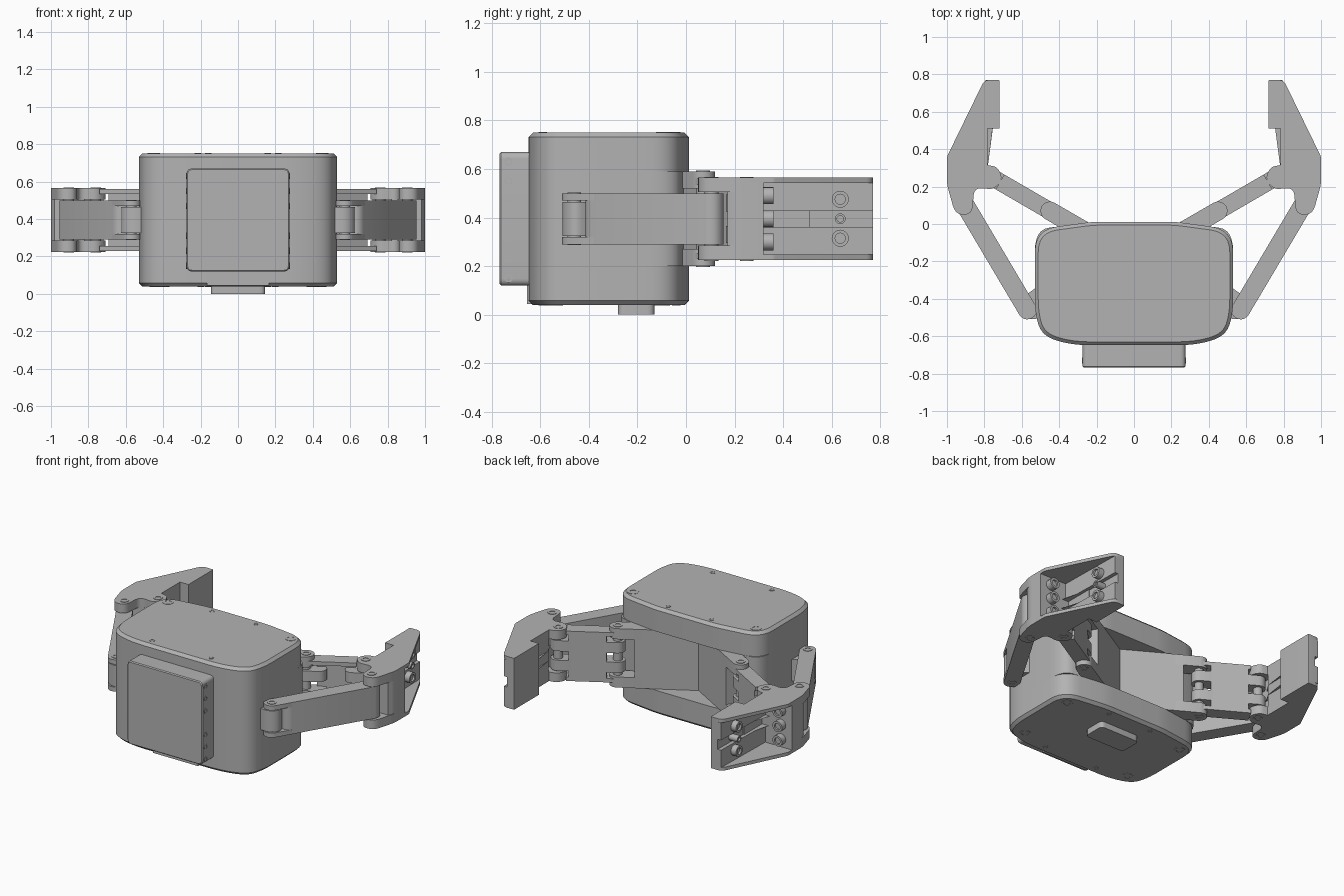
import bpy, bmesh
from math import pi, cos, sin, atan2, radians
from mathutils import Vector

cube = bpy.data.objects.get("Cube")
if cube:
    bpy.data.objects.remove(cube, do_unlink=True)

GREY = (0.45, 0.45, 0.45, 1)
grey = bpy.data.materials.new("plain_grey")
grey.use_nodes = True
grey.diffuse_color = GREY
grey.node_tree.nodes["Principled BSDF"].inputs["Base Color"].default_value = GREY


def finish(name, bm, mirror):
    bmesh.ops.recalc_face_normals(bm, faces=bm.faces)
    mesh = bpy.data.meshes.new(name)
    bm.to_mesh(mesh)
    bm.free()
    mesh.materials.append(grey)
    mesh.shade_smooth()
    mesh.set_sharp_from_angle(angle=radians(28))
    ob = bpy.data.objects.new(name, mesh)
    bpy.context.collection.objects.link(ob)
    if mirror:
        ob.modifiers.new("Mirror", "MIRROR").use_clip = False
    return ob


def rounded(corners, steps=6):
    """Outline whose corners (x, y, cut) are replaced by soft arcs."""
    out = []
    for i, (x, y, cut) in enumerate(corners):
        p = Vector((x, y))
        if not cut:
            out.append(p)
            continue
        a = Vector(corners[i - 1][:2]) - p
        b = Vector(corners[(i + 1) % len(corners)][:2]) - p
        a = p + a.normalized() * min(cut, a.length * 0.49)
        b = p + b.normalized() * min(cut, b.length * 0.49)
        for k in range(steps + 1):
            t = k / steps
            out.append(a * (1 - t) ** 2 + p * 2 * t * (1 - t) + b * t * t)
    return out


def capsule(p, q, r, steps=10):
    ang = atan2(q[1] - p[1], q[0] - p[0])
    out = []
    for c, start in ((q, ang - pi / 2), (p, ang + pi / 2)):
        for k in range(steps + 1):
            t = start + pi * k / steps
            out.append(Vector((c[0] + r * cos(t), c[1] + r * sin(t))))
    return out


def strip(p, q, low, high):
    """Straight bar between two points, offset sideways from low to high."""
    p, q = Vector(p), Vector(q)
    d = (q - p).normalized()
    n = Vector((-d.y, d.x))
    return [p + n * low, q + n * low, q + n * high, p + n * high]


def prism(name, outline, z0, z1, mirror=True, chamfer=0, rims=()):
    bm = bmesh.new()
    face = bm.faces.new([bm.verts.new((p[0], p[1], z0)) for p in outline])
    ext = bmesh.ops.extrude_face_region(bm, geom=[face], use_keep_orig=True)
    top = [v for v in ext["geom"] if isinstance(v, bmesh.types.BMVert)]
    bmesh.ops.translate(bm, verts=top, vec=(0, 0, z1 - z0))
    edges = [e for e in bm.edges for z in rims
             if all(abs(v.co.z - z) < 1e-5 for v in e.verts)]
    if edges:
        bmesh.ops.bevel(bm, geom=edges, offset=chamfer, segments=1, affect='EDGES')
    return finish(name, bm, mirror)


def screw(name, p, q, r, mirror=True, depth=0.012):
    """Round pin from p to q with a sunk socket at q."""
    p, q = Vector(p), Vector(q)
    bm = bmesh.new()
    rot = (q - p).to_track_quat('Z', 'Y').to_matrix().to_4x4()
    rot.translation = (p + q) / 2
    bmesh.ops.create_cone(bm, cap_ends=True, segments=20, radius1=r, radius2=r,
                          depth=(q - p).length, matrix=rot)
    axis = (q - p).normalized()
    bm.normal_update()
    cap = [f for f in bm.faces if f.normal.dot(axis) > 0.9]
    bmesh.ops.inset_region(bm, faces=cap, thickness=r * 0.4)
    ext = bmesh.ops.extrude_face_region(bm, geom=cap)
    bmesh.ops.translate(bm, vec=-axis * depth,
                        verts=[v for v in ext["geom"] if isinstance(v, bmesh.types.BMVert)])
    bmesh.ops.delete(bm, geom=cap, context='FACES')
    return finish(name, bm, mirror)


def both_halves(half):
    return half + [(-x, y, c) for x, y, c in reversed(half) if x > 0]


# Main housing: two covers with a slotted middle between them
sides = [(0.33, -0.648, 0.1), (0.49, -0.6, 0.08), (0.53, -0.48, 0.08), (0.53, -0.03, 0.12)]
shell = rounded(both_halves(sides + [(0.22, 0.012, 0.05)]))
slotted = rounded(both_halves(sides + [(0.38, -0.01, 0), (0, -0.2, 0)]))
prism("upper_cover", shell, 0.59, 0.75, False, 0.018, (0.75,))
prism("lower_cover", shell, 0.04, 0.2, False, 0.018, (0.04,))
prism("housing_middle", slotted, 0.2, 0.59, False)

# Cover screws
for x, y, r in ((0.45, -0.09, 0.034), (0.16, -0.04, 0.017), (0.215, -0.59, 0.017)):
    screw("top_screw", (x, y, 0.73), (x, y, 0.752), r)
for x, y, r in ((0.44, -0.1, 0.034), (0.4, -0.54, 0.034), (0.16, -0.04, 0.017), (0.2, -0.59, 0.017)):
    screw("bottom_screw", (x, y, 0.06), (x, y, 0.038), r)

# Foot below the housing
foot = [(-0.145, -0.28, 0.03), (0.145, -0.28, 0.03), (0.145, -0.13, 0.03), (-0.145, -0.13, 0.03)]
prism("foot", rounded(foot), 0, 0.05, False)

# Front mounting plate, drawn upright then turned to face forward
w, h = 0.275, 0.275
plate = prism("mounting_plate", rounded([(-w, -h, 0.03), (w, -h, 0.03), (w, h, 0.03), (-w, h, 0.03)]),
              0, 0.13, False, 0.006, (0.13,))
plate.rotation_euler.x = pi / 2
plate.location = (0, -0.637, 0.395)
for z in (0.15, 0.23, 0.31, 0.47, 0.55, 0.63):
    screw("plate_screw", (0.26, -0.73, z), (0.277, -0.73, z), 0.017)
lip = prism("front_lip", [(-0.165, -0.655), (0.165, -0.655), (0.165, -0.6), (-0.165, -0.6)],
            0.045, 0.125, False)

# Pivot points of one arm, mirrored to the other side
inner_a, inner_b = (0.45, 0.07), (0.76, 0.25)
outer_a, outer_b = (0.57, -0.46), (0.905, 0.105)


def along(p, q, t):
    return (p[0] + (q[0] - p[0]) * t, p[1] + (q[1] - p[1]) * t)


def pair(name, outline, low, high):
    """Matching layers below and above the middle height of the arms."""
    mid = 0.395
    prism(name + "_lower", outline, mid - high, mid - low)
    prism(name + "_upper", outline, mid + low, mid + high)


# Angled arm base inside the slot, with ears that hold the inner link
root = (0, -0.19)
prism("arm_base", strip(root, (0.36, 0.018), -0.05, 0.05), 0.2, 0.59)
pair("arm_base_ear", capsule((0.32, -0.005), inner_a, 0.05), 0.125, 0.195)
screw("base_hole", (0.12, -0.12, 0.31), (0.099, -0.084, 0.31), 0.018)
screw("base_hole", (0.12, -0.12, 0.48), (0.099, -0.084, 0.48), 0.018)

# Inner link: web, flanges and end knuckles
prism("inner_link_web", strip(along(inner_a, inner_b, 0.18), along(inner_a, inner_b, 0.82), 0.025, 0.046),
      0.23, 0.56)
pair("inner_link_flange", strip(inner_a, along(inner_a, inner_b, 0.86), -0.046, 0.046), 0.14, 0.165)
for end, t in ((inner_a, 0.22), (inner_b, 0.78)):
    pair("inner_link_knuckle", capsule(end, along(inner_a, inner_b, t), 0.046), 0.03, 0.1)

# Outer link with a forked end around the housing lug
prism("outer_link", capsule(along(outer_a, outer_b, 0.17), outer_b, 0.05), 0.29, 0.5)
pair("outer_link_fork", capsule(outer_a, along(outer_a, outer_b, 0.2), 0.05), 0.075, 0.105)
lug = [(0.48, -0.33, 0), (0.48, -0.5, 0), (0.58, -0.515, 0.05), (0.635, -0.46, 0.05), (0.6, -0.395, 0.02), (0.53, -0.345, 0)]
prism("housing_lug", rounded(lug), 0.325, 0.465)

# Finger: thin cheeks, ears and a core with an open pocket outside
tip = [(0.72, 0.51, 0), (0.72, 0.77, 0.006)]
tail = [(1, 0.21, 0.03), (0.955, 0.05, 0.05), (0.865, 0.05, 0.05), (0.855, 0.195, 0.045),
        (0.75, 0.185, 0.03), (0.70, 0.24, 0.04), (0.73, 0.305, 0.03),
        (0.782, 0.315, 0), (0.782, 0.51, 0)]
core_tail = [(1, 0.21, 0.03), (0.98, 0.17, 0), (0.87, 0.17, 0.02),
             (0.822, 0.2, 0), (0.822, 0.31, 0), (0.782, 0.32, 0), (0.782, 0.51, 0)]


def pocket(floor):
    return tip + [(floor, 0.77, 0), (floor + 0.01, 0.32, 0), (1, 0.32, 0)]


pair("finger_cheek", rounded(tip + [(0.80, 0.77, 0.03), (1, 0.36, 0.01)] + tail), 0.148, 0.17)
pair("finger_ear", rounded(pocket(0.795) + tail), 0.11, 0.148)
pair("finger_core", rounded(pocket(0.795) + core_tail), 0.033, 0.11)
prism("finger_groove", rounded(pocket(0.77) + core_tail), 0.362, 0.428)

# Finger screws on the pocket floor and on its end wall
for z, r in ((0.315, 0.035), (0.395, 0.022), (0.475, 0.035)):
    screw("floor_screw", (0.76, 0.635, z), (0.835, 0.635, z), r)
for z in (0.3, 0.395, 0.49):
    screw("wall_screw", (0.92, 0.3, z), (0.92, 0.36, z), 0.035)

# Pivot pins, with sockets at both ends
for (x, y), reach in ((inner_a, 0.198), (inner_b, 0.173), (outer_a, 0.108), (outer_b, 0.173)):
    for sign in (-1, 1):
        screw("pivot_pin", (x, y, 0.395), (x, y, 0.395 + sign * reach), 0.028)
